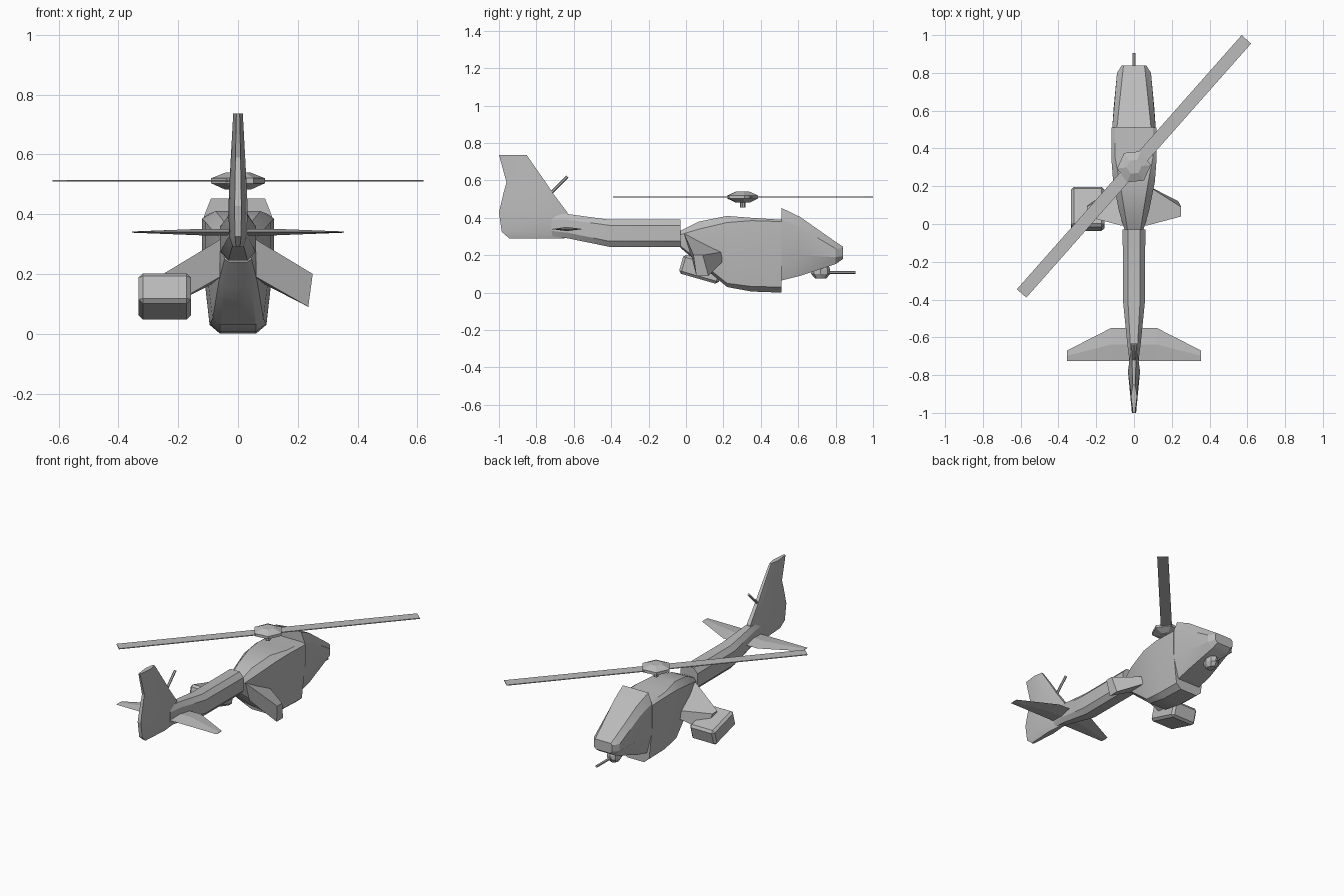
import bpy, bmesh, math
from mathutils import Vector, Matrix

cube = bpy.data.objects.get("Cube")
if cube:
    bpy.data.objects.remove(cube, do_unlink=True)

grey = bpy.data.materials.new("plain grey")
grey.use_nodes = True
colour = (0.5, 0.5, 0.5, 1)
grey.diffuse_color = colour
grey.node_tree.nodes["Principled BSDF"].inputs["Base Color"].default_value = colour


def finish(name, bm, smooth=0):
    """Turn a bmesh into a named grey object."""
    bmesh.ops.recalc_face_normals(bm, faces=bm.faces)
    mesh = bpy.data.meshes.new(name)
    bm.to_mesh(mesh)
    bm.free()
    mesh.materials.append(grey)
    obj = bpy.data.objects.new(name, mesh)
    bpy.context.collection.objects.link(obj)
    if smooth:
        bpy.ops.object.select_all(action='DESELECT')
        obj.select_set(True)
        bpy.context.view_layer.objects.active = obj
        bpy.ops.object.shade_smooth_by_angle(angle=math.radians(smooth))
    return obj


def loft(name, rings, smooth=0):
    """Skin a list of equal-length point rings and cap both ends."""
    bm = bmesh.new()
    rows = [[bm.verts.new(p) for p in ring] for ring in rings]
    n = len(rows[0])
    for a, b in zip(rows, rows[1:]):
        for i in range(n):
            j = (i + 1) % n
            bm.faces.new((a[i], a[j], b[j], b[i]))
    bm.faces.new(rows[0])
    bm.faces.new(rows[-1])
    return finish(name, bm, smooth)


def hull_ring(y, half):
    """Mirror a half profile of (x, z) points into a ring at y."""
    return [(x, y, z) for x, z in half] + [(-x, y, z) for x, z in reversed(half)]


def rod(name, start, end, radius, sides=6):
    a, b = Vector(start), Vector(end)
    turn = (b - a).to_track_quat('Z', 'Y').to_matrix().to_4x4()
    bm = bmesh.new()
    bmesh.ops.create_cone(bm, cap_ends=True, segments=sides, radius1=radius, radius2=radius,
                          depth=(b - a).length, matrix=Matrix.Translation((a + b) / 2) @ turn)
    return finish(name, bm)


def box(name, centre, size, turn, bevel=0):
    bm = bmesh.new()
    bmesh.ops.create_cube(bm, size=1)
    bmesh.ops.scale(bm, vec=size, verts=bm.verts)
    if bevel:
        bmesh.ops.bevel(bm, geom=bm.edges[:], offset=bevel, segments=1, affect='EDGES')
    bmesh.ops.transform(bm, matrix=Matrix.Translation(centre) @ turn, verts=bm.verts)
    return finish(name, bm)


# Main fuselage
loft("fuselage", [
    hull_ring(-.03, [(.03, .24), (.045, .25), (.05, .28), (.05, .31), (.035, .33)]),
    hull_ring(.07, [(.045, .155), (.065, .17), (.08, .27), (.08, .34), (.05, .38)]),
    hull_ring(.22, [(.06, .03), (.085, .05), (.11, .25), (.11, .375), (.075, .41)]),
    hull_ring(.35, [(.06, .006), (.095, .033), (.12, .25), (.12, .385), (.1, .4)]),
    hull_ring(.51, [(.06, 0), (.095, .03), (.12, .25), (.12, .38), (.1, .39)]),
], 30)

# Cockpit and nose
loft("cockpit", [
    hull_ring(.51, [(.08, .065), (.115, .2), (.115, .39), (.09, .453)]),
    hull_ring(.61, [(.08, .09), (.108, .2), (.106, .35), (.08, .405)]),
    hull_ring(.8, [(.06, .153), (.09, .19), (.09, .235), (.06, .272)]),
    hull_ring(.84, [(.05, .18), (.065, .195), (.065, .235), (.055, .245)]),
], 20)

# Tail boom
loft("tail_boom", [
    hull_ring(y, [(w * .55, low), (w, low + .03), (w, high - .03), (w * .55, high)])
    for y, low, high, w in [(-.03, .245, .39, .06), (-.41, .245, .39, .058),
                            (-.63, .29, .42, .036), (-.72, .3, .42, .025)]
], 20)

# Tail fin, stacked from bottom to top
fin_rows = [(.29, -.945, -.65, .018), (.325, -.985, -.63, .03), (.428, -1, -.634, .032),
            (.535, -.975, -.714, .027), (.59, -.96, -.75, .024), (.737, -1, -.853, .016)]
fin = []
for z, back, front, w in fin_rows:
    middle = back + (front - back) * .6
    half = [(w * .35, back), (w, middle), (w * .4, front)]
    fin.append([(x, y, z) for x, y in half] + [(-x, y, z) for x, y in reversed(half)])
loft("tail_fin", fin, 20)
rod("tail_antenna", (0, -.72, .535), (0, -.635, .62), .008)

# Horizontal stabilizer
loft("stabilizer", [
    [(x, -.725, .34), (x, (front - .725) / 2, .34 + t), (x, front, .34),
     (x, (front - .725) / 2, .34 - t)]
    for x, front, t in [(-.355, -.67, .002), (-.12, -.55, .011), (.12, -.55, .011), (.355, -.67, .002)]
])

# Drooping stub wings
for side, label in [(1, "left"), (-1, "right")]:
    root = [(-.01, .295), (.21, .2), (.21, .16), (.03, .17)]
    tip = [(.25, .04, .2), (.25, .09, .2), (.235, .12, .09), (.235, .055, .09)]
    loft(label + "_wing", [[(side * .06, y, z + .02) for y, z in root],
                           [(side * x, y, z) for x, y, z in tip]])

# Weapon pod under the right wing
box("wing_pod", (-.245, .08, .125), (.175, .22, .105), Matrix.Rotation(math.radians(-16), 4, 'X'), .014)

# Chin turret and barrel
loft("chin_turret", [
    [(r * math.cos(i * math.pi / 4), .72 + 1.2 * r * math.sin(i * math.pi / 4), z) for i in range(8)]
    for z, r in [(.075, .025), (.1, .042), (.125, .042), (.16, .03)]
])
rod("gun_barrel", (0, .72, .108), (0, .905, .108), .008)

# Rotor hub, mast and blade
loft("rotor_hub", [
    [(r * math.cos(i * math.pi / 3 + .1), .303 + r * math.sin(i * math.pi / 3 + .1), z) for i in range(6)]
    for z, r in [(.483, .045), (.503, .09), (.52, .09), (.54, .04)]
])
rod("rotor_mast", (0, .303, .455), (0, .303, .5), .014, 8)
box("rotor_blade", (0, .305, .511), (1.796, .067, .005), Matrix.Rotation(math.radians(48.5), 4, 'Z'))
